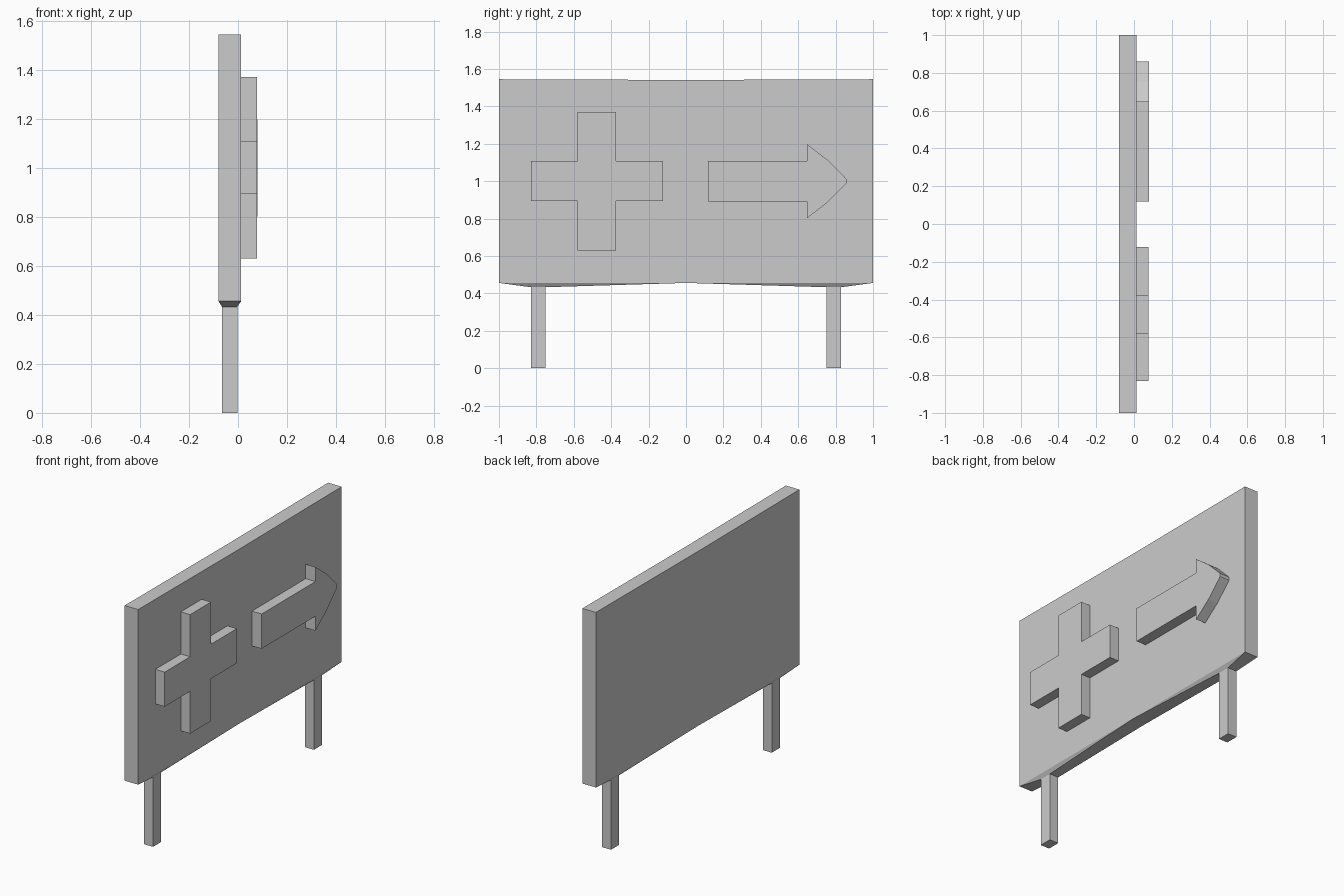
import bpy, bmesh

if "Cube" in bpy.data.objects:
    bpy.data.objects.remove(bpy.data.objects["Cube"])

X0, X1 = -0.08, 0.013      # board back and face
LX0, LX1 = -0.065, -0.003  # leg depth


def add_object(name, bm):
    bmesh.ops.recalc_face_normals(bm, faces=bm.faces)
    mesh = bpy.data.meshes.new(name)
    bm.to_mesh(mesh)
    bm.free()
    obj = bpy.data.objects.new(name, mesh)
    bpy.context.collection.objects.link(obj)
    return obj


def mirror_y(obj):
    mod = obj.modifiers.new("Mirror", 'MIRROR')
    mod.use_axis = (False, True, False)
    mod.use_clip = True


def skin(bm, lower, upper):
    for i in range(4):
        j = (i + 1) % 4
        bm.faces.new((lower[i], lower[j], upper[j], upper[i]))


def ring(bm, x0, x1, y0, y1, z0, z1):
    return [bm.verts.new(p) for p in
            ((x0, y0, z0), (x1, y0, z0), (x1, y1, z1), (x0, y1, z1))]


def relief(name, profile, front):
    """Extrude a closed (y, z) outline out of the board face."""
    bm = bmesh.new()
    face = bm.faces.new([bm.verts.new((X1, y, z)) for y, z in profile])
    ext = bmesh.ops.extrude_face_region(bm, geom=[face], use_keep_orig=True)
    verts = [v for v in ext["geom"] if isinstance(v, bmesh.types.BMVert)]
    bmesh.ops.translate(bm, verts=verts, vec=(front - X1, 0, 0))
    return add_object(name, bm)


# Board half, tapering underneath into its leg, mirrored to the other half
bm = bmesh.new()
rings = [ring(bm, LX0, LX1, 0.75, 0.83, 0, 0),
         ring(bm, LX0, LX1, 0.75, 0.83, 0.433, 0.433),
         ring(bm, X0, X1, 0, 1, 0.456, 0.456),
         ring(bm, X0, X1, 0, 1, 1.541, 1.545)]
bm.faces.new(rings[0])
bm.faces.new(rings[-1])
for low, high in zip(rings, rings[1:]):
    skin(bm, low, high)
# leave the mirror seam open so no wall remains inside
bmesh.ops.delete(bm, geom=[f for f in bm.faces
                           if all(abs(v.co.y) < 1e-6 for v in f.verts)],
                 context='FACES_ONLY')
mirror_y(add_object("sign_board_and_legs", bm))

# Raised cross
relief("cross_symbol", [
    (-0.83, 0.893), (-0.58, 0.893), (-0.58, 0.63), (-0.375, 0.63),
    (-0.375, 0.893), (-0.122, 0.893), (-0.122, 1.108), (-0.375, 1.108),
    (-0.375, 1.37), (-0.58, 1.37), (-0.58, 1.108), (-0.83, 1.108)], 0.077)

# Raised arrow with a slightly rounded head, outline mirrored about z = 1
upper = [(0.118, 0.108), (0.647, 0.108), (0.647, 0.198), (0.755, 0.115),
         (0.848, 0.022), (0.859, 0.01)]
outline = [(y, 1 + h) for y, h in upper] + [(y, 1 - h) for y, h in reversed(upper)]
relief("arrow_symbol", outline, 0.08)
